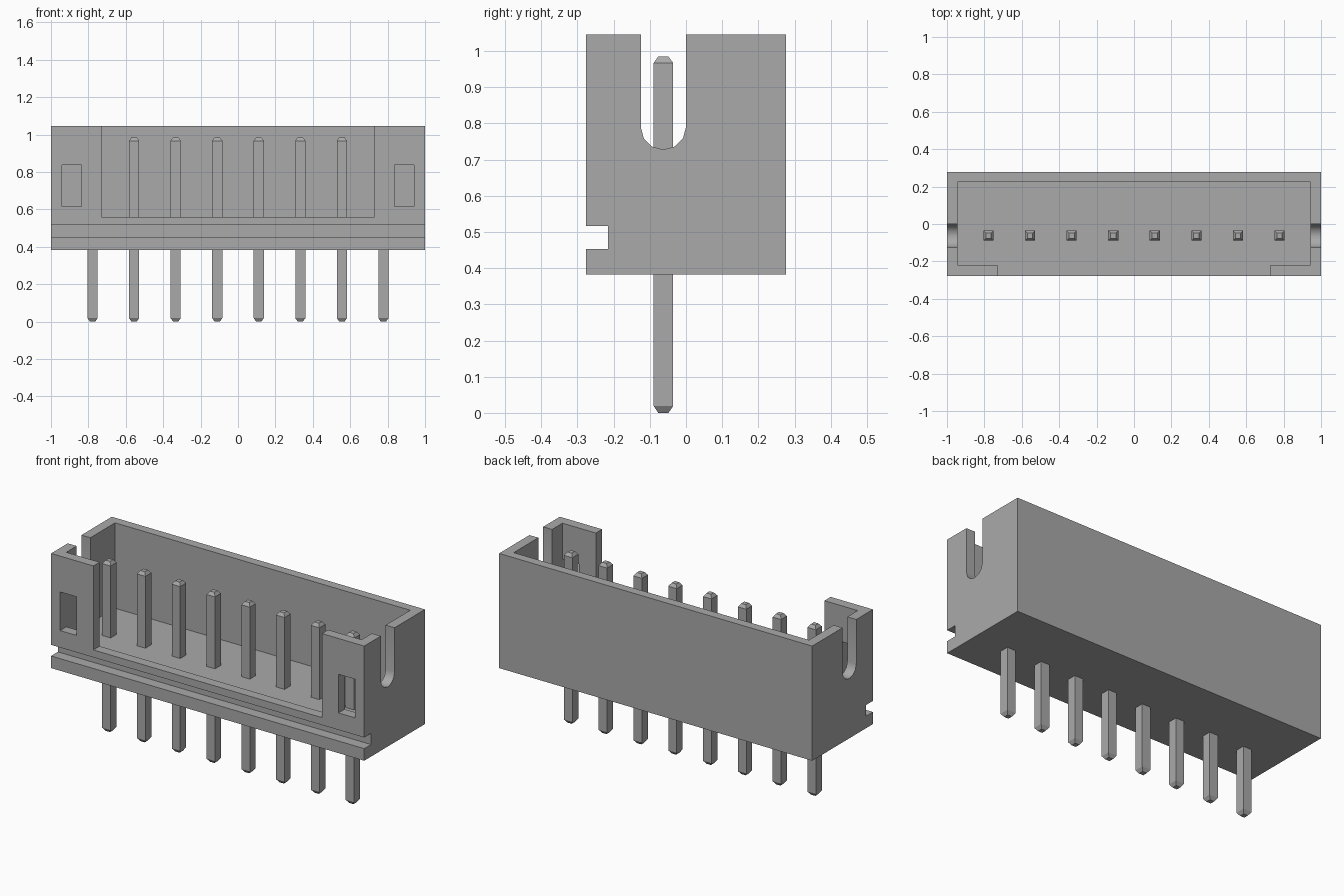
import bpy, bmesh, math

cube = bpy.data.objects.get("Cube")
if cube:
    bpy.data.objects.remove(cube, do_unlink=True)

grey = bpy.data.materials.new("plain_grey")
grey.use_nodes = True
GREY = (0.40, 0.40, 0.40, 1)
grey.diffuse_color = GREY
grey.node_tree.nodes["Principled BSDF"].inputs["Base Color"].default_value = GREY


def finish(name, bm):
    bmesh.ops.recalc_face_normals(bm, faces=bm.faces)
    me = bpy.data.meshes.new(name)
    bm.to_mesh(me)
    bm.free()
    me.materials.append(grey)
    ob = bpy.data.objects.new(name, me)
    bpy.context.collection.objects.link(ob)
    return ob


def prism(name, profile, x0, x1):
    """Extrude a (y, z) profile along x."""
    bm = bmesh.new()
    face = bm.faces.new([bm.verts.new((x0, y, z)) for y, z in profile])
    ext = bmesh.ops.extrude_face_region(bm, geom=[face])["geom"]
    bmesh.ops.translate(bm, vec=(x1 - x0, 0, 0),
                        verts=[v for v in ext if isinstance(v, bmesh.types.BMVert)])
    return finish(name, bm)


def box(name, x0, x1, y0, y1, z0, z1):
    return prism(name, [(y0, z0), (y1, z0), (y1, z1), (y0, z1)], x0, x1)


# Housing: side profile with the front groove
D, BOTTOM, TOP = 0.277, 0.383, 1.045
PIN_Y = -0.0625
housing = prism("housing", [(-D, BOTTOM), (D, BOTTOM), (D, TOP), (-D, TOP),
                            (-D, 0.517), (-0.215, 0.517), (-0.215, 0.453), (-D, 0.453)], -1, 1)

# Round-bottomed slot through both end walls
R = 0.0625
arc = [(PIN_Y + R * math.cos(math.pi * (1 + i / 6)), 0.79 + R * math.sin(math.pi * (1 + i / 6)))
       for i in range(7)]
slot = arc + [(PIN_Y + R, 1.2), (PIN_Y - R, 1.2)]

# Cavity, front opening, end slots and latch windows
cutters = [
    box("cavity_cutter", -0.943, 0.943, -0.22, 0.225, 0.552, 1.2),
    box("front_opening_cutter", -0.73, 0.73, -0.4, -0.15, 0.56, 1.2),
    prism("end_slot_cutter", slot, -1.1, 1.1),
]
for s in (-1, 1):
    a, b = sorted((s * 0.836, s * 0.942))
    cutters.append(box("window_cutter", a, b, -0.4, -0.15, 0.615, 0.838))

bpy.context.view_layer.objects.active = housing
for c in cutters:
    mod = housing.modifiers.new("cut", "BOOLEAN")
    mod.operation, mod.solver, mod.object = "DIFFERENCE", "EXACT", c
    bpy.ops.object.modifier_apply(modifier=mod.name)
    bpy.data.objects.remove(c, do_unlink=True)

# Smooth only the curved slot bottoms
bpy.ops.object.select_all(action="DESELECT")
housing.select_set(True)
bpy.ops.object.shade_smooth_by_angle(angle=math.radians(31))


# Square pins with chamfered tips
def pin(name, x):
    bm = bmesh.new()
    rings = []
    for z, h in ((0.003, 0.014), (0.019, 0.027), (0.967, 0.027), (0.985, 0.014)):
        rings.append([bm.verts.new((x + sx * h, PIN_Y + sy * h, z))
                      for sx, sy in ((-1, -1), (1, -1), (1, 1), (-1, 1))])
    for lo, hi in zip(rings, rings[1:]):
        for i in range(4):
            j = (i + 1) % 4
            bm.faces.new((lo[i], lo[j], hi[j], hi[i]))
    bm.faces.new(rings[0])
    bm.faces.new(rings[-1])
    bmesh.ops.translate(bm, verts=[v for v in rings[0]], vec=(0, 0, -0.003))
    return finish(name, bm)


for i in range(8):
    pin(f"pin_{i + 1}", (i - 3.5) * 0.2222)
